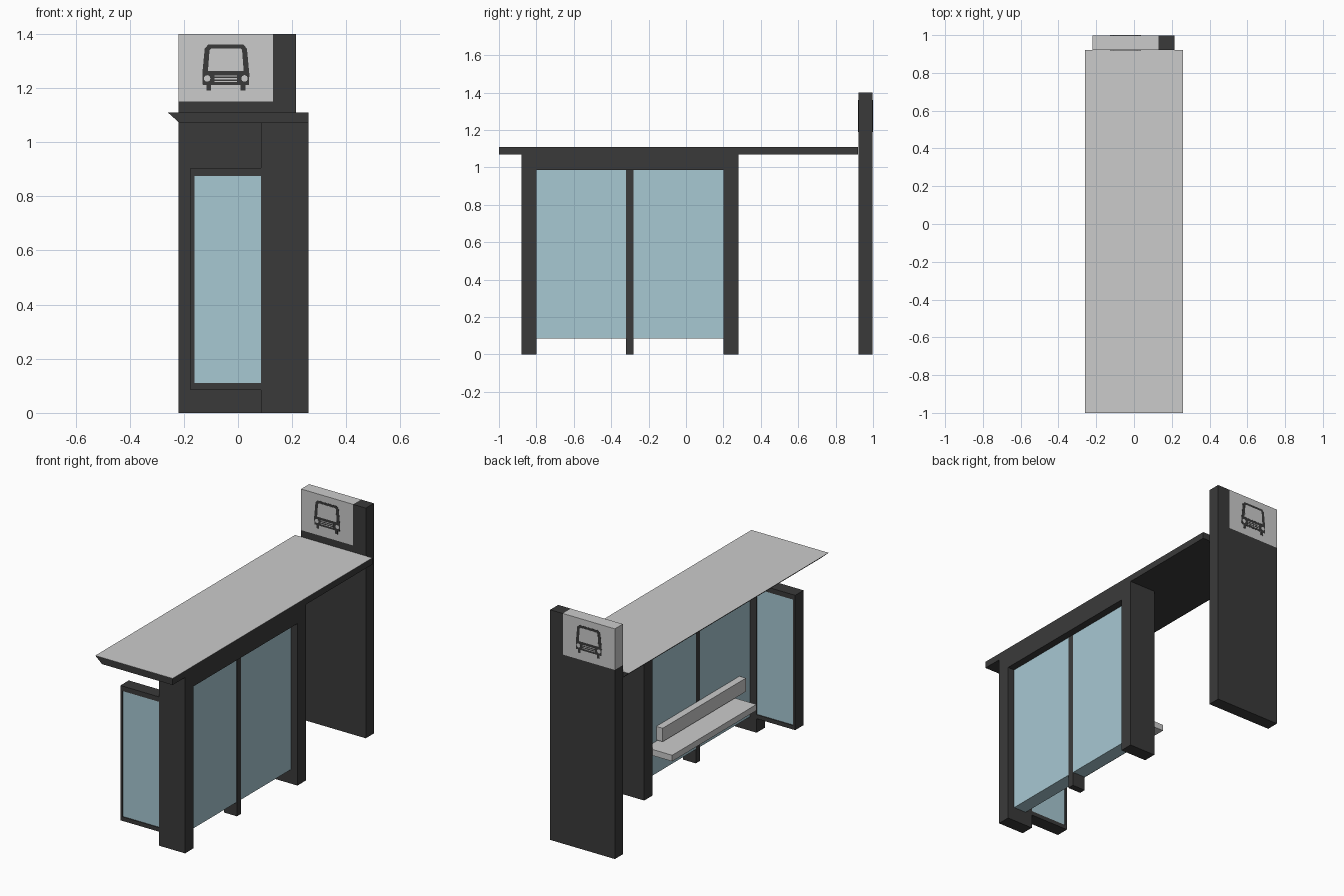
import bpy, bmesh, math

if "Cube" in bpy.data.objects:
    bpy.data.objects.remove(bpy.data.objects["Cube"])


def material(name, rgb):
    m = bpy.data.materials.new(name)
    m.diffuse_color = (*rgb, 1)
    m.use_nodes = True
    m.node_tree.nodes["Principled BSDF"].inputs["Base Color"].default_value = m.diffuse_color
    return m


DARK = material("dark_metal", (0.042, 0.042, 0.042))
GLASS = material("glass", (0.39, 0.58, 0.65))


def prism(name, profile, axis, lo, hi, mat=None):
    """Extrude a 2D profile along 'x' (points are y,z) or 'y' (points are x,z)."""
    bm = bmesh.new()
    place = (lambda a, b: (lo, a, b)) if axis == "x" else (lambda a, b: (a, lo, b))
    face = bm.faces.new([bm.verts.new(place(a, b)) for a, b in profile])
    top = bmesh.ops.extrude_face_region(bm, geom=[face])["geom"]
    for v in (g for g in top if isinstance(g, bmesh.types.BMVert)):
        v.co["xyz".index(axis)] = hi
    bmesh.ops.recalc_face_normals(bm, faces=bm.faces)
    mesh = bpy.data.meshes.new(name)
    bm.to_mesh(mesh)
    bm.free()
    ob = bpy.data.objects.new(name, mesh)
    bpy.context.collection.objects.link(ob)
    if mat:
        mesh.materials.append(mat)
    return ob


def box(name, x, y, z, mat=None):
    return prism(name, [(x[0], z[0]), (x[1], z[0]), (x[1], z[1]), (x[0], z[1])],
                 "y", y[0], y[1], mat)


# Roof: dark slab with a bevelled kerb edge and a light top sheet
prism("roof_slab", [(-0.259, 1.109), (0.26, 1.109), (0.26, 1.07), (-0.215, 1.07)],
      "y", -1, 0.92, DARK)
box("roof_sheet", (-0.26, 0.26), (-1, 0.92), (1.109, 1.11))

# Back wall: two posts joined by a beam, with mullion and two panes
prism("wall_frame", [(-0.88, 0), (-0.80, 0), (-0.80, 0.985), (0.20, 0.985),
                     (0.20, 0), (0.28, 0), (0.28, 1.07), (-0.88, 1.07)],
      "x", 0.085, 0.26, DARK)
box("wall_mullion", (0.13, 0.217), (-0.32, -0.28), (0, 0.985), DARK)
for side, y in (("front", (-0.80, -0.32)), ("rear", (-0.28, 0.20))):
    box(side + "_wall_pane", (0.13, 0.215), y, (0.085, 0.985), GLASS)

# Side panel: thin C-shaped frame around a pane
prism("side_frame", [(0.085, 0.085), (-0.175, 0.085), (-0.175, 0.905), (0.085, 0.905),
                     (0.085, 0.875), (-0.16, 0.875), (-0.16, 0.11), (0.085, 0.11)],
      "y", -0.88, -0.80, DARK)
box("side_pane", (-0.16, 0.085), (-0.875, -0.805), (0.11, 0.875), GLASS)

# Bench
box("bench_seat", (-0.047, 0.13), (-0.61, 0.20), (0.243, 0.28))
box("bench_backrest", (0.087, 0.13), (-0.70, 0.10), (0.288, 0.37))

# Sign tower with light panel set into its upper corner
prism("sign_tower", [(-0.22, 0), (0.215, 0), (0.215, 1.4), (0.13, 1.4),
                     (0.13, 1.15), (-0.22, 1.15)], "y", 0.921, 0.998, DARK)
box("sign_panel", (-0.22, 0.13), (0.921, 0.998), (1.15, 1.4))

# Bus pictogram: pieces run through the panel so they show on both faces
CX = -0.045


def icon(name, points, layer, mat=None):
    d = 0.001 * layer
    prism(name, [(CX + x, z) for x, z in points], "y", 0.921 - d, 0.998 + d, mat)


def mirrored(half):
    return half + [(-x, z) for x, z in reversed(half)]


icon("bus_body", mirrored([(0.085, 1.21), (0.087, 1.25), (0.078, 1.345), (0.065, 1.36)]),
     1, DARK)
icon("bus_window", mirrored([(0.066, 1.262), (0.060, 1.34), (0.054, 1.346)]), 2)
for i in range(3):
    z = 1.222 + i * 0.01
    icon(f"bus_grille_{i + 1}", mirrored([(0.042, z), (0.042, z + 0.004)]), 2)
for side, s in (("left", -1), ("right", 1)):
    icon(side + "_wheel", [(s * 0.072, 1.19), (s * 0.055, 1.19),
                           (s * 0.055, 1.212), (s * 0.072, 1.212)], 1, DARK)
    icon(side + "_headlight",
         [(s * 0.069 + 0.012 * math.cos(a * math.pi / 8),
           1.235 + 0.012 * math.sin(a * math.pi / 8)) for a in range(16)], 2)
